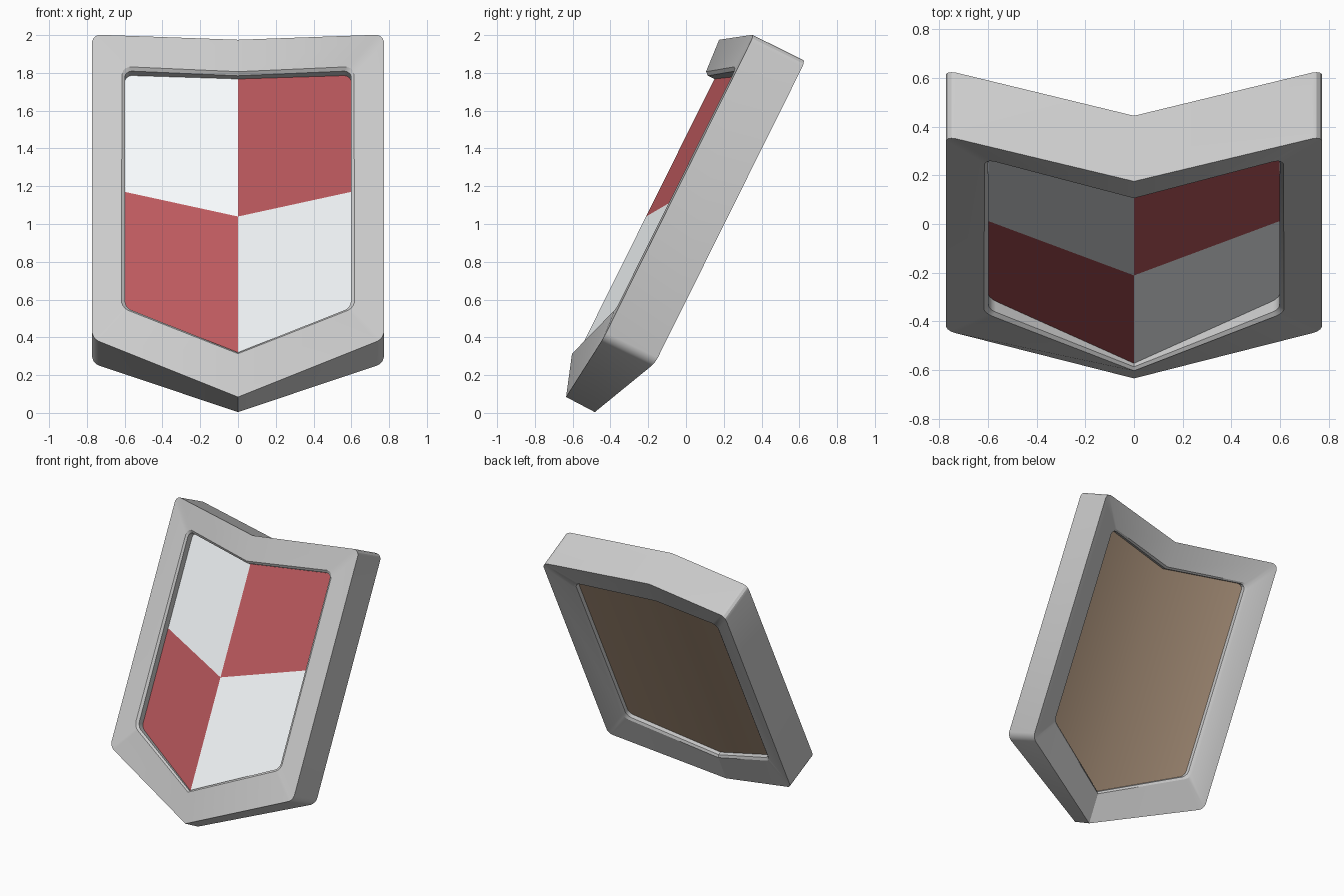
import bpy, bmesh, math
from mathutils import Matrix

if "Cube" in bpy.data.objects:
    bpy.data.objects.remove(bpy.data.objects["Cube"])

# Shield space: x across, v up along the shield, w depth toward the viewer.
UY, UZ = 0.445, 0.8955


def place(x, v, w):
    return (x, UY * v - UZ * w, UZ * v + UY * w)


def material(name, rgb):
    m = bpy.data.materials.new(name)
    m.diffuse_color = (*rgb, 1)
    m.use_nodes = True
    m.node_tree.nodes["Principled BSDF"].inputs["Base Color"].default_value = m.diffuse_color
    return m


def finish(name, bm, mats=()):
    bmesh.ops.recalc_face_normals(bm, faces=bm.faces)
    me = bpy.data.meshes.new(name)
    bm.to_mesh(me)
    bm.free()
    ob = bpy.data.objects.new(name, me)
    bpy.context.collection.objects.link(ob)
    for m in mats:
        me.materials.append(m)
    bpy.context.view_layer.objects.active = ob
    ob.select_set(True)
    bpy.ops.object.shade_smooth_by_angle(angle=math.radians(25))
    ob.select_set(False)
    return ob


def ring(bm, half):
    """Closed six-point loop from top centre, top corner, low corner, tip."""
    tc, c, b, tip = half
    pts = [tc, c, b, tip, (-b[0], *b[1:]), (-c[0], *c[1:])]
    return [bm.verts.new(place(*p)) for p in pts]


# Stone-grey frame: rings around the cross-section, from outside front to inside front
profile = [
    [(0, 1.847, .722), (.768, 1.950, .568), (.768, .155, .568), (0, -.207, .606)],  # outer front
    [(0, 1.847, .421), (.768, 1.950, .266), (.768, .160, .266), (0, -.211, .434)],  # outer back
    [(0, 1.665, .424), (.612, 1.757, .312), (.612, .333, .312), (0, .005, .436)],   # back lip
    [(0, 1.650, .440), (.597, 1.740, .328), (.597, .343, .328), (0, .020, .450)],   # inner wall back
    [(0, 1.650, .690), (.597, 1.740, .562), (.597, .343, .562), (0, .025, .668)],   # inner wall front
    [(0, 1.665, .709), (.612, 1.757, .576), (.612, .333, .576), (0, .012, .680)],   # front lip
]
bm = bmesh.new()
rings = [ring(bm, h) for h in profile]
corner_edges = []
for k, r in enumerate(rings):
    s = rings[(k + 1) % len(rings)]
    for i in range(6):
        j = (i + 1) % 6
        bm.faces.new((r[i], r[j], s[j], s[i]))
    corner_edges += [bm.edges.get((r[i], s[i])) for i in (1, 2, 4, 5)]
bmesh.ops.bevel(bm, geom=corner_edges, offset=.032, segments=3, profile=.5,
                affect='EDGES', clamp_overlap=True)
finish("shield_frame", bm)

# Quartered front panel with a wooden back, folded along the centre line
mats = [material("red_paint", (.50, .10, .11)),
        material("white_paint", (.93, .96, .98)),
        material("wood", (.45, .32, .22))]
X = .63
bm = bmesh.new()


def panel_w(x, back):
    return .475 - .2 * abs(x) if back else .652 - .237 * abs(x)


def column(x, levels, back):
    return [bm.verts.new(place(x, v, panel_w(x, back))) for v in levels]


mid = (1.69, .837, -.02)
side = (1.78, .837 + .361 * X, .30)
fronts = [column(x, l, False) for x, l in ((-X, side), (0, mid), (X, side))]
backs = [column(x, l, True) for x, l in ((-X, side), (0, mid), (X, side))]
for c in range(2):
    for r in range(2):
        for cols, mat in ((fronts, (c + r + 1) % 2), (backs, 2)):
            f = bm.faces.new((cols[c][r], cols[c + 1][r], cols[c + 1][r + 1], cols[c][r + 1]))
            f.material_index = mat
rim = [e for e in bm.edges if e.is_boundary]
pair = {a: b for fc, bc in zip(fronts, backs) for a, b in zip(fc, bc)}
for e in rim:
    a, b = e.verts
    if a in pair:
        bm.faces.new((a, b, pair[b], pair[a])).material_index = 2
finish("shield_panel", bm, mats)
